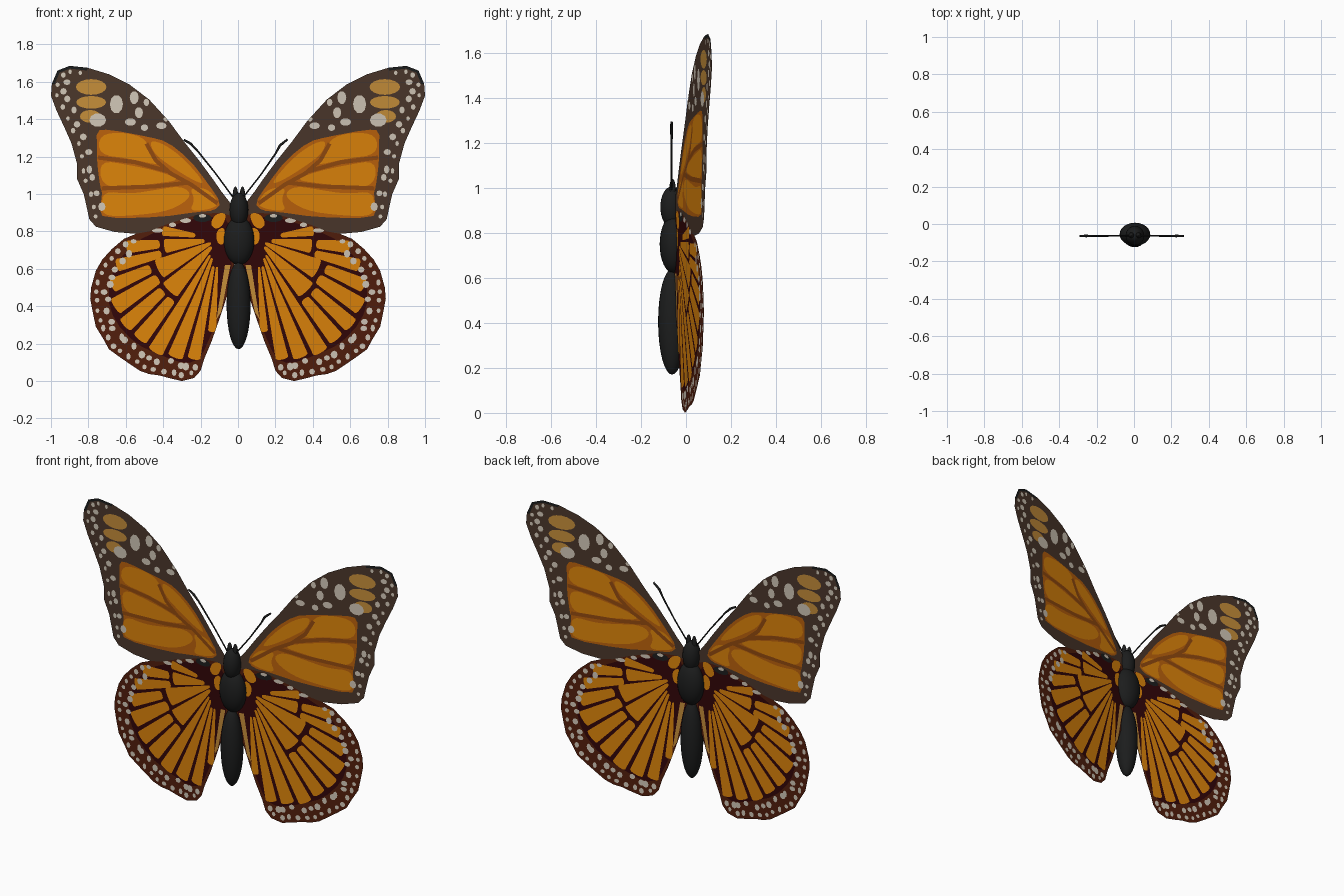
import bpy, bmesh, math, random
from mathutils import Vector
from mathutils.geometry import delaunay_2d_cdt

if "Cube" in bpy.data.objects:
    bpy.data.objects.remove(bpy.data.objects["Cube"])

random.seed(4)


def material(name, rgb):
    m = bpy.data.materials.new(name)
    lin = [(c / 255 / 12.92) if c < 10 else ((c / 255 + 0.055) / 1.055) ** 2.4 for c in rgb]
    m.diffuse_color = (*lin, 1)
    m.use_nodes = True
    m.node_tree.nodes["Principled BSDF"].inputs["Base Color"].default_value = m.diffuse_color
    return m


BROWN, RUST, ORANGE, VEIN, PALE, WHITE, RIM, MAROON, BLACK = range(9)
MATS = [material(n, c) for n, c in (
    ("dark brown", (75, 55, 43)), ("rust orange", (188, 98, 12)),
    ("bright orange", (222, 133, 10)), ("vein brown", (146, 74, 14)),
    ("pale orange", (198, 142, 58)), ("spot white", (210, 200, 184)),
    ("red brown", (82, 30, 12)), ("maroon", (50, 6, 8)), ("body black", (28, 29, 29)))]


# ---- 2D shape helpers, all in the (x, z) plane of the right-hand wing ----
def rounded(pts, n=2):
    for _ in range(n):
        out = []
        for i, p in enumerate(pts):
            q = pts[(i + 1) % len(pts)]
            out += [(p[0] * .75 + q[0] * .25, p[1] * .75 + q[1] * .25),
                    (p[0] * .25 + q[0] * .75, p[1] * .25 + q[1] * .75)]
        pts = out
    return pts


def ellipse(x, z, rx, rz, n=10):
    return [(x + rx * math.cos(2 * math.pi * i / n), z + rz * math.sin(2 * math.pi * i / n))
            for i in range(n)]


def ribbon(path, w):
    left, right = [], []
    for i, p in enumerate(path):
        a, b = path[max(i - 1, 0)], path[min(i + 1, len(path) - 1)]
        d = (Vector(b) - Vector(a)).normalized() * w / 2
        left.append((p[0] - d.y, p[1] + d.x))
        right.append((p[0] + d.y, p[1] - d.x))
    return left + right[::-1]


def wedge(a0, a1, r0, r1, cx=.10, cz=.76):
    rs = (r0, r0 + .03, r1 - .03, r1)
    polar = [(a0, r) for r in rs] + [(a1, r) for r in rs[::-1]]
    return rounded([(cx + r * math.cos(math.radians(a)), cz + r * math.sin(math.radians(a)))
                    for a, r in polar])


def margin_spots(path, step, inset, r):
    """Row of slightly irregular spots following the wing edge."""
    spots, carry = [], step / 2
    for a, b in zip(path, path[1:]):
        a, b = Vector(a), Vector(b)
        length, d = (b - a).length, (b - a).normalized()
        while carry < length:
            p = a + d * carry + Vector((d.y, -d.x)) * inset * random.uniform(.85, 1.15)
            spots.append((WHITE, ellipse(p.x, p.y, r * random.uniform(.75, 1.15),
                                         r * random.uniform(.85, 1.35), 8)))
            carry += step
        carry -= length
    return spots


def inside(p, poly):
    hit = False
    for (x1, y1), (x2, y2) in zip(poly, poly[1:] + poly[:1]):
        if (y1 > p[1]) != (y2 > p[1]) and p[0] < (x2 - x1) * (p[1] - y1) / (y2 - y1) + x1:
            hit = not hit
    return hit


def wing_pair(name, layers):
    """Cut the layered shapes into one flat sheet; the last layer covering a face wins."""
    verts, edges = [], []
    for _, poly in layers:
        k, n = len(verts), len(poly)
        verts += [Vector(p) for p in poly]
        edges += [(k + i, k + (i + 1) % n) for i in range(n)]
    vs, _, tris, *_ = delaunay_2d_cdt(verts, edges, [], 0, 1e-5)
    boxes = [(min(p[0] for p in s), max(p[0] for p in s),
              min(p[1] for p in s), max(p[1] for p in s)) for _, s in layers]
    faces, mats = [], []
    for t in tris:
        c = sum((vs[i] for i in t), Vector((0, 0))) / len(t)
        if not inside(c, layers[0][1]):
            continue
        for (m, poly), b in zip(layers[::-1], boxes[::-1]):
            if b[0] <= c.x <= b[1] and b[2] <= c.y <= b[3] and inside(c, poly):
                faces.append(tuple(t))
                mats.append(m)
                break
    # the right wing sweeps backwards, the left wing lies flat
    for side, sx, y0, slope in (("right", 1, -.055, .17), ("left", -1, -.066, 0)):
        me = bpy.data.meshes.new(f"{side}_{name}")
        me.from_pydata([(sx * v.x, y0 + slope * v.x, v.y) for v in vs], [],
                       [f[::sx] for f in faces])
        for m in MATS:
            me.materials.append(m)
        me.polygons.foreach_set("material_index", mats)
        bm = bmesh.new()
        bm.from_mesh(me)
        bmesh.ops.delete(bm, geom=[v for v in bm.verts if not v.link_faces], context='VERTS')
        bm.to_mesh(me)
        bm.free()
        bpy.context.collection.objects.link(bpy.data.objects.new(me.name, me))


# ---- wing outlines (seam is shared by both wings) ----
SEAM = [(.03, .88), (.09, .90), (.205, .893), (.28, .87), (.39, .835), (.475, .80), (.545, .787)]
FORE = [(.04, .95), (.09, 1.015), (.135, 1.08), (.205, 1.175), (.285, 1.275), (.37, 1.39),
        (.475, 1.505), (.58, 1.585), (.69, 1.64), (.805, 1.675), (.90, 1.685), (.965, 1.66),
        (.995, 1.59), (1.0, 1.525), (.97, 1.445), (.93, 1.36), (.89, 1.27), (.86, 1.16),
        (.86, 1.08), (.825, 1.0), (.81, .935), (.795, .865), (.76, .825), (.66, .797)] + SEAM[::-1]
HIND = SEAM + [(.61, .76), (.675, .705), (.725, .65), (.76, .59), (.785, .50), (.79, .44),
               (.775, .36), (.76, .29), (.72, .225), (.69, .17), (.635, .13), (.57, .085),
               (.525, .055), (.475, .037), (.42, .03), (.365, .015), (.30, 0), (.235, .016),
               (.20, .055), (.18, .12), (.14, .215), (.10, .33), (.055, .465), (.02, .61)]

# ---- forewings: orange field, bright cells, veins, tip patches, spots ----
field = [(.757, 1.34), (.69, 1.345), (.475, 1.305), (.378, 1.28), (.26, 1.185), (.163, 1.06),
         (.088, .95), (.13, .91), (.21, .905), (.42, .875), (.72, .87), (.74, .92),
         (.725, 1.0), (.737, 1.04), (.753, 1.16), (.753, 1.24)]
cells = [[(.475, 1.29), (.39, 1.265), (.285, 1.185), (.17, 1.05), (.235, 1.07), (.355, 1.145),
          (.45, 1.215)],
         [(.74, 1.32), (.60, 1.33), (.49, 1.295), (.465, 1.20), (.41, 1.15), (.58, 1.19),
          (.745, 1.21)],
         [(.74, 1.18), (.58, 1.155), (.42, 1.12), (.30, 1.075), (.45, 1.055), (.60, 1.035),
          (.73, 1.045)],
         [(.72, 1.015), (.58, 1.0), (.45, 1.02), (.30, 1.045), (.24, .99), (.36, .91),
          (.55, .885), (.71, .88), (.73, .93)],
         [(.26, 1.035), (.16, 1.03), (.10, .95), (.14, .92), (.26, .905), (.23, .97)]]
veins = [[(.49, 1.27), (.44, 1.18), (.36, 1.11), (.25, 1.05), (.11, .95)],
         [(.37, 1.12), (.55, 1.17), (.75, 1.195)], [(.27, 1.06), (.45, 1.04), (.73, 1.03)]]
fore_spots = [(.65, 1.48, .035, .05), (.555, 1.515, .024, .035), (.53, 1.435, .022, .03),
              (.49, 1.49, .015, .02), (.41, 1.365, .028, .018), (.50, 1.355, .02, .018),
              (.575, 1.385, .03, .02), (.75, 1.395, .045, .036), (.385, 1.40, .014, .012)]
layers = [(BROWN, FORE), (RUST, rounded(field, 1))]
layers += [(ORANGE, rounded(c)) for c in cells] + [(VEIN, ribbon(v, .022)) for v in veins]
layers += [(PALE, ellipse(*e, 16)) for e in ((.785, 1.572, .082, .042), (.785, 1.49, .08, .034),
                                             (.79, 1.415, .055, .034))]
layers += [(WHITE, ellipse(*s)) for s in fore_spots]
layers += [(BLACK, ribbon(FORE[9:13], .03))]
layers += margin_spots(FORE[9:23], .07, .034, .012) + margin_spots(FORE[11:22], .075, .075, .018)
wing_pair("forewing", layers)

# ---- hindwings: maroon field, radiating orange cells, spotted border ----
hfield = [(.03, .87), (.2, .88), (.4, .815), (.55, .745), (.66, .62), (.70, .45), (.66, .32),
          (.55, .2), (.42, .14), (.28, .09), (.2, .12), (.13, .28), (.06, .5), (.03, .62)]
hcells = [(13, 3, .13, .31), (0, -15, .08, .30), (-1, -9, .32, .50),
          (-11, -18, .32, .57), (-20, -27, .40, .63), (-29, -37, .39, .67), (-39, -46, .41, .69),
          (-48, -55, .41, .69), (-18, -35, .05, .37), (-38, -54, .06, .39), (-57, -64, .10, .70),
          (-66, -73, .11, .68), (-75, -81, .15, .66), (-83, -88, .15, .50)]
layers = [(RIM, HIND), (MAROON, rounded(hfield, 1))]
layers += [(BLACK, ellipse(.19, .872, .05, .022))]
layers += [(ORANGE, wedge(*c)) for c in hcells]
layers += [(ORANGE, rounded(r)) for r in (
    [(.06, .90), (.12, .895), (.15, .84), (.12, .81), (.08, .83)],
    [(.07, .83), (.12, .80), (.11, .73), (.07, .73)])]
layers += [(PALE, [(.04, .62), (.07, .62), (.115, .33), (.09, .37)])]
layers += [(WHITE, ellipse(*s)) for s in ((.28, .858, .03, .013), (.19, .883, .02, .01),
                                          (.43, .805, .03, .012), (.35, .835, .02, .012))]
layers += margin_spots(HIND[6:26], .055, .03, .014) + margin_spots(HIND[7:25], .062, .082, .017)
wing_pair("hindwing", layers)


# ---- body ----
def add_body(name, bm):
    me = bpy.data.meshes.new(name)
    bm.to_mesh(me)
    bm.free()
    me.materials.append(MATS[BLACK])
    me.polygons.foreach_set("use_smooth", [True] * len(me.polygons))
    ob = bpy.data.objects.new(name, me)
    bpy.context.collection.objects.link(ob)
    return ob


for name, x, y, z, size in (("head", .005, -.062, .915, (.05, .052, .092)),
                            ("thorax", .005, -.055, .75, (.082, .062, .13)),
                            ("abdomen", .003, -.062, .405, (.064, .062, .235)),
                            ("left_palp", -.014, -.06, .985, (.015, .015, .055)),
                            ("right_palp", .024, -.06, .985, (.015, .015, .055))):
    bm = bmesh.new()
    bmesh.ops.create_uvsphere(bm, u_segments=24, v_segments=16, radius=1)
    ob = add_body(name, bm)
    ob.location = (x, y, z)
    ob.scale = size

# ---- antennae: thin tubes thickening to a bent tip ----
for name, path in (("left_antenna", [(-.01, .96), (-.12, 1.11), (-.22, 1.235), (-.255, 1.27), (-.29, 1.29)]),
                   ("right_antenna", [(.01, .96), (.12, 1.10), (.20, 1.215), (.225, 1.26), (.265, 1.292)])):
    cu = bpy.data.curves.new(name, 'CURVE')
    cu.dimensions = '3D'
    cu.bevel_depth = .005
    cu.bevel_resolution = 2
    cu.use_fill_caps = True
    sp = cu.splines.new('POLY')
    sp.points.add(len(path) - 1)
    for p, (x, z), r in zip(sp.points, path, (.8, .8, 1, 1.4, 1.1)):
        p.co = (x, -.064, z, 1)
        p.radius = r
    cu.materials.append(MATS[BLACK])
    bpy.context.collection.objects.link(bpy.data.objects.new(name, cu))
